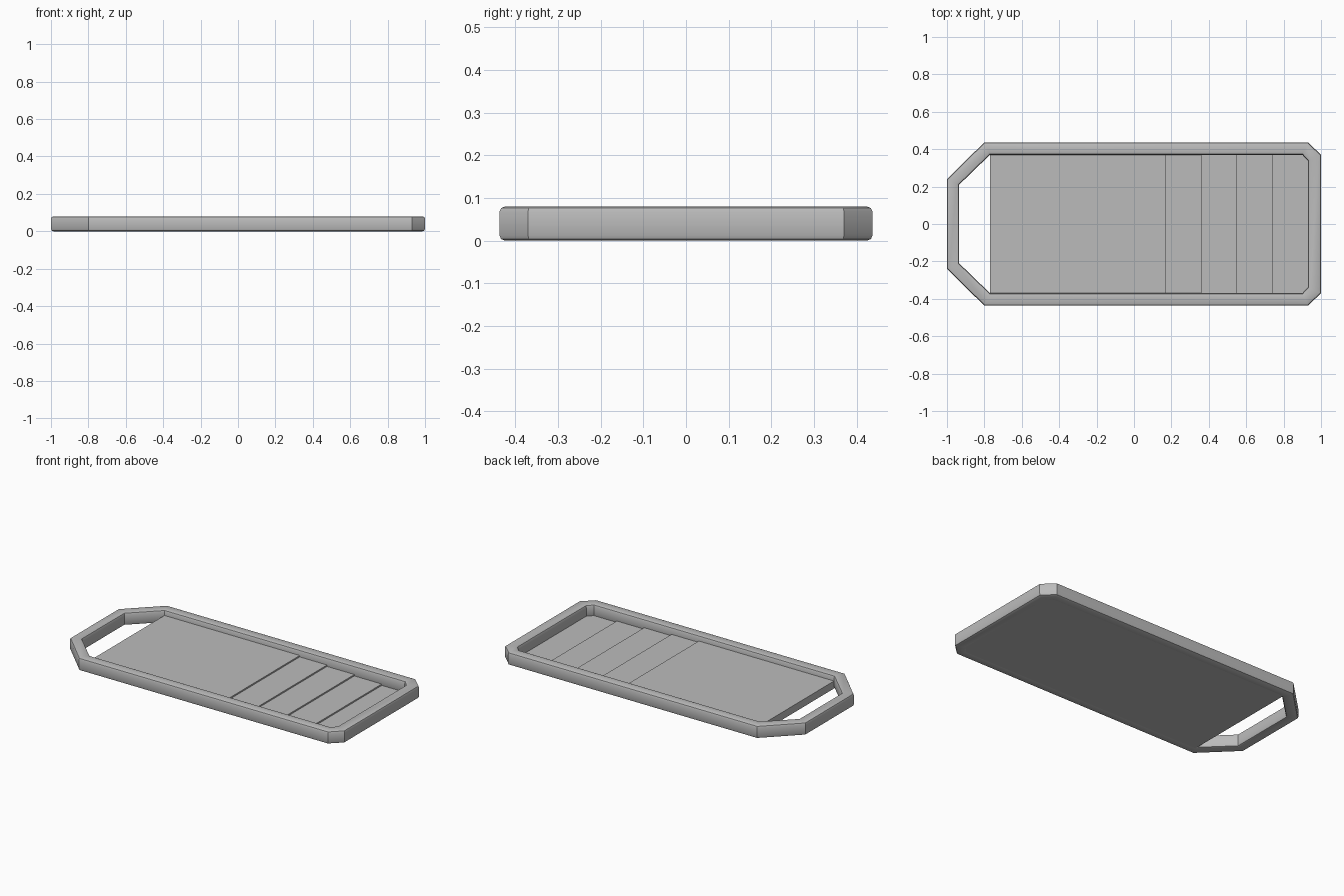
import bpy
import bmesh

HEIGHT = 0.08
BEVEL = 0.013

cube = bpy.data.objects.get("Cube")
if cube:
    bpy.data.objects.remove(cube, do_unlink=True)

grey = bpy.data.materials.new("plain grey")
grey.use_nodes = True
grey.diffuse_color = (0.5, 0.5, 0.5, 1)
grey.node_tree.nodes["Principled BSDF"].inputs["Base Color"].default_value = (0.5, 0.5, 0.5, 1)


def mirrored(half):
    """Close a half outline by mirroring it across the x axis."""
    return half + [(x, -y) for x, y in reversed(half)]


def finish(bm, name):
    bmesh.ops.recalc_face_normals(bm, faces=bm.faces)
    mesh = bpy.data.meshes.new(name)
    bm.to_mesh(mesh)
    bm.free()
    mesh.materials.append(grey)
    obj = bpy.data.objects.new(name, mesh)
    bpy.context.collection.objects.link(obj)
    return obj


# Frame: an angular ring with a carrying handle at one end
outer = mirrored([(-1, 0.24), (-0.8, 0.437), (0.93, 0.437), (1, 0.37)])
inner = mirrored([(-0.935, 0.21), (-0.77, 0.37), (0.9, 0.37), (0.93, 0.338)])
bm = bmesh.new()
loops = [[bm.verts.new((x, y, z)) for x, y in outline]
         for outline, z in ((outer, 0), (outer, HEIGHT), (inner, HEIGHT), (inner, 0))]
for a, b in zip(loops, loops[1:] + loops[:1]):
    for i in range(len(a)):
        j = (i + 1) % len(a)
        bm.faces.new((a[i], a[j], b[j], b[i]))
bmesh.ops.recalc_face_normals(bm, faces=bm.faces)
rims = [e for e in bm.edges
        if abs(e.verts[0].co.z - e.verts[1].co.z) < 0.001 and e.calc_face_angle() > 1]
bmesh.ops.bevel(bm, geom=rims, offset=BEVEL, segments=2, profile=0.5, affect='EDGES')
frame = finish(bm, "frame")
bpy.context.view_layer.objects.active = frame
frame.select_set(True)
bpy.ops.object.shade_smooth_by_angle(angle=0.5)

# Floor: a stepped side profile that drops away from the handle
step_x = [-0.77, 0.17, 0.36, 0.55, 0.74, 0.945]
profile = [(step_x[0], 0)]
for i, (x0, x1) in enumerate(zip(step_x, step_x[1:])):
    level = 0.047 - 0.009 * i
    profile += [(x0, level), (x1, level)]
profile.append((step_x[-1], 0))
bm = bmesh.new()
side = bm.faces.new([bm.verts.new((x, -0.385, z)) for x, z in profile])
extruded = bmesh.ops.extrude_face_region(bm, geom=[side])["geom"]
bmesh.ops.translate(bm, vec=(0, 0.77, 0),
                    verts=[g for g in extruded if isinstance(g, bmesh.types.BMVert)])
finish(bm, "stepped_floor")
